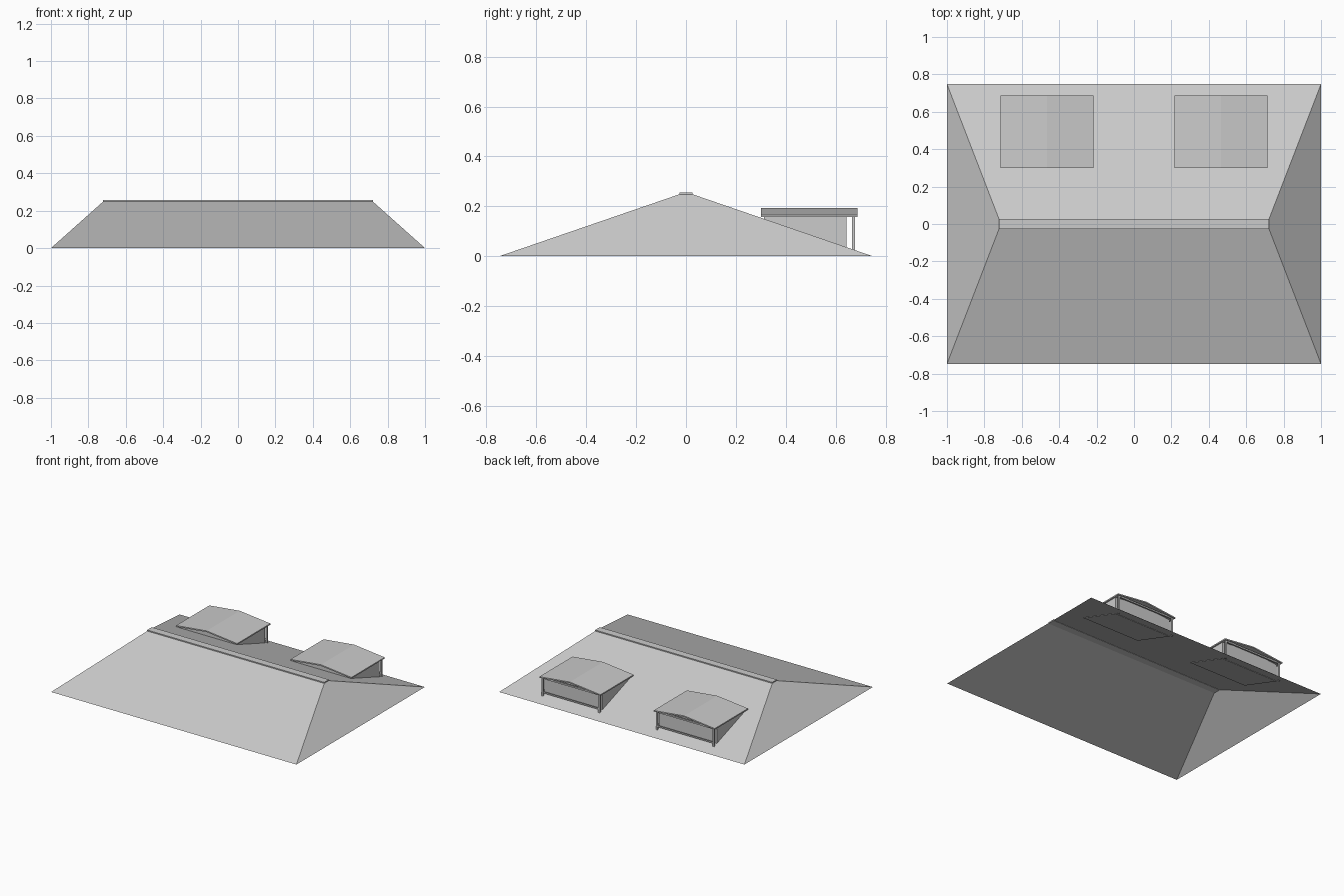
import bpy, bmesh

if "Cube" in bpy.data.objects:
    bpy.data.objects.remove(bpy.data.objects["Cube"])

HX, HY = 1.0, 0.748          # eave half sizes
RX, RY, RZ = 0.722, 0.027, 0.248  # ridge half sizes and height


def roof_z(y):
    return RZ * (HY - y) / (HY - RY)


def mesh(name, verts, faces, fix=True):
    me = bpy.data.meshes.new(name)
    me.from_pydata(verts, [], faces)
    bm = bmesh.new()
    bm.from_mesh(me)
    if fix:
        bmesh.ops.recalc_face_normals(bm, faces=bm.faces)
    bm.to_mesh(me)
    bm.free()
    ob = bpy.data.objects.new(name, me)
    bpy.context.collection.objects.link(ob)
    return ob


def prism(name, a, b):
    """Solid between two matching outlines."""
    n = len(a)
    faces = [tuple(range(n)), tuple(range(2 * n - 1, n - 1, -1))]
    faces += [(i, (i + 1) % n, (i + 1) % n + n, i + n) for i in range(n)]
    return mesh(name, a + b, faces)


def box(name, x0, x1, y0, y1, z0, z1):
    def ring(y):
        return [(x0, y, z0), (x1, y, z0), (x1, y, z1), (x0, y, z1)]
    return prism(name, ring(y0), ring(y1))


# Main hipped roof shell, open underneath
base = [(-HX, -HY, 0), (HX, -HY, 0), (HX, HY, 0), (-HX, HY, 0)]
top = [(-RX, -RY, RZ), (RX, -RY, RZ), (RX, RY, RZ), (-RX, RY, RZ)]
mesh("main_roof", base + top,
     [(i, (i + 1) % 4, (i + 1) % 4 + 4, i + 4) for i in range(4)], fix=False)

# Ridge cap
box("ridge_cap", -RX, RX, -RY, RY, RZ - 0.002, 0.256)

# Two dormers on the back slope
for side, cx in (("left", -0.466), ("right", 0.466)):
    # Shallow gabled slab
    w, t = 0.249, 0.009
    y0, y1, ze, zr = 0.300, 0.687, 0.166, 0.193
    prof = [(-w, ze - t), (0, zr - t), (w, ze - t), (w, ze), (0, zr), (-w, ze)]
    prism(side + "_dormer_roof",
          [(cx + x, y0, z) for x, z in prof],
          [(cx + x, y1, z) for x, z in prof])

    # Wedge body with cheeks and a recessed face, reaching up to the gable
    bw, ya, yb = 0.236, 0.312, 0.644

    def outline(y):
        zb = roof_z(y) - 0.003
        return [(cx - bw, y, zb), (cx + bw, y, zb), (cx + bw, y, 0.160),
                (cx, y, zr - 0.005), (cx - bw, y, 0.160)]
    prism(side + "_dormer_body", outline(ya), outline(yb))

    # Front frame: posts, top beam and sill rail
    p0, p1 = 0.666, 0.677
    for tag, s in (("a", -1), ("b", 1)):
        px = cx + s * 0.231
        box(f"{side}_dormer_post_{tag}", px - 0.007, px + 0.007, p0, p1,
            roof_z(p1) - 0.002, 0.162)
    box(side + "_dormer_beam", cx - 0.236, cx + 0.236, p0, p1, 0.152, 0.163)
    box(side + "_dormer_sill", cx - 0.230, cx + 0.230, p0 + 0.002, p1 - 0.002,
        0.046, 0.056)
